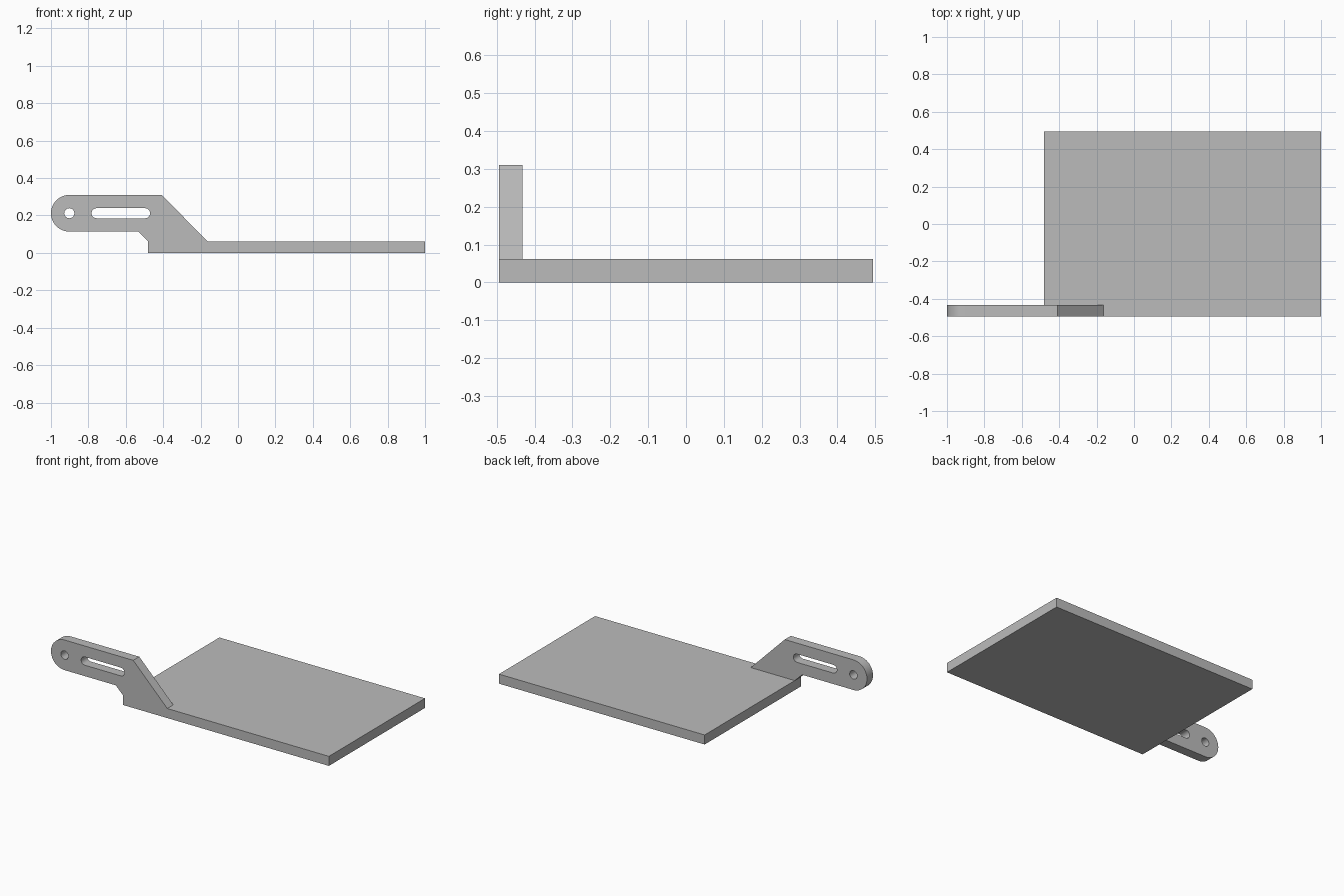
import bpy
import math

cube = bpy.data.objects.get("Cube")
if cube:
    bpy.data.objects.remove(cube, do_unlink=True)

# Material
grey = bpy.data.materials.new("plain grey")
grey.use_nodes = True
colour = (0.5, 0.5, 0.5, 1)
grey.diffuse_color = colour
grey.node_tree.nodes["Principled BSDF"].inputs["Base Color"].default_value = colour

# Main dimensions
LEFT, RIGHT, DEPTH, THICK = -0.48, 1.0, 0.494, 0.062
END_X, MID_Z, END_R = -0.902, 0.212, 0.098


def arc(x, z, r, start, end, steps=24):
    """Points along an arc, angles in degrees."""
    angles = [math.radians(start + (end - start) * i / steps) for i in range(steps + 1)]
    return [(x + r * math.cos(a), z + r * math.sin(a)) for a in angles]


def extruded_profile(name, outlines, y_front, y_back):
    """Fill x-z outlines (first outer, rest holes) and extrude along y."""
    curve = bpy.data.curves.new(name, "CURVE")
    curve.dimensions = "2D"
    curve.fill_mode = "BOTH"
    curve.extrude = (y_back - y_front) / 2
    for points in outlines:
        spline = curve.splines.new("POLY")
        spline.points.add(len(points) - 1)
        for p, (x, z) in zip(spline.points, points):
            p.co = (x, z, 0, 1)
        spline.use_cyclic_u = True
    curve.materials.append(grey)
    obj = bpy.data.objects.new(name, curve)
    bpy.context.collection.objects.link(obj)
    obj.rotation_euler.x = math.pi / 2
    obj.location.y = (y_front + y_back) / 2
    bpy.ops.object.select_all(action="DESELECT")
    obj.select_set(True)
    bpy.context.view_layer.objects.active = obj
    bpy.ops.object.convert(target="MESH")
    bpy.ops.object.shade_smooth_by_angle(angle=math.radians(30))
    return bpy.context.object


# Flat base plate
bpy.ops.mesh.primitive_cube_add(size=1, location=((LEFT + RIGHT) / 2, 0, THICK / 2))
plate = bpy.context.object
plate.name = "base_plate"
plate.scale = (RIGHT - LEFT, 2 * DEPTH, THICK)
plate.data.materials.append(grey)

# Upright arm with rounded end, round hole and long slot
outer = arc(END_X, MID_Z, END_R, 90, 270) + [
    (-0.534, MID_Z - END_R), (LEFT, THICK), (-0.163, THICK), (-0.408, MID_Z + END_R)]
hole = arc(END_X, MID_Z, 0.027, 0, 345, 23)
slot = arc(-0.756, MID_Z, 0.027, 90, 270, 12) + arc(-0.497, MID_Z, 0.027, -90, 90, 12)
extruded_profile("side_arm", [outer, hole, slot], -DEPTH, -DEPTH + THICK)
